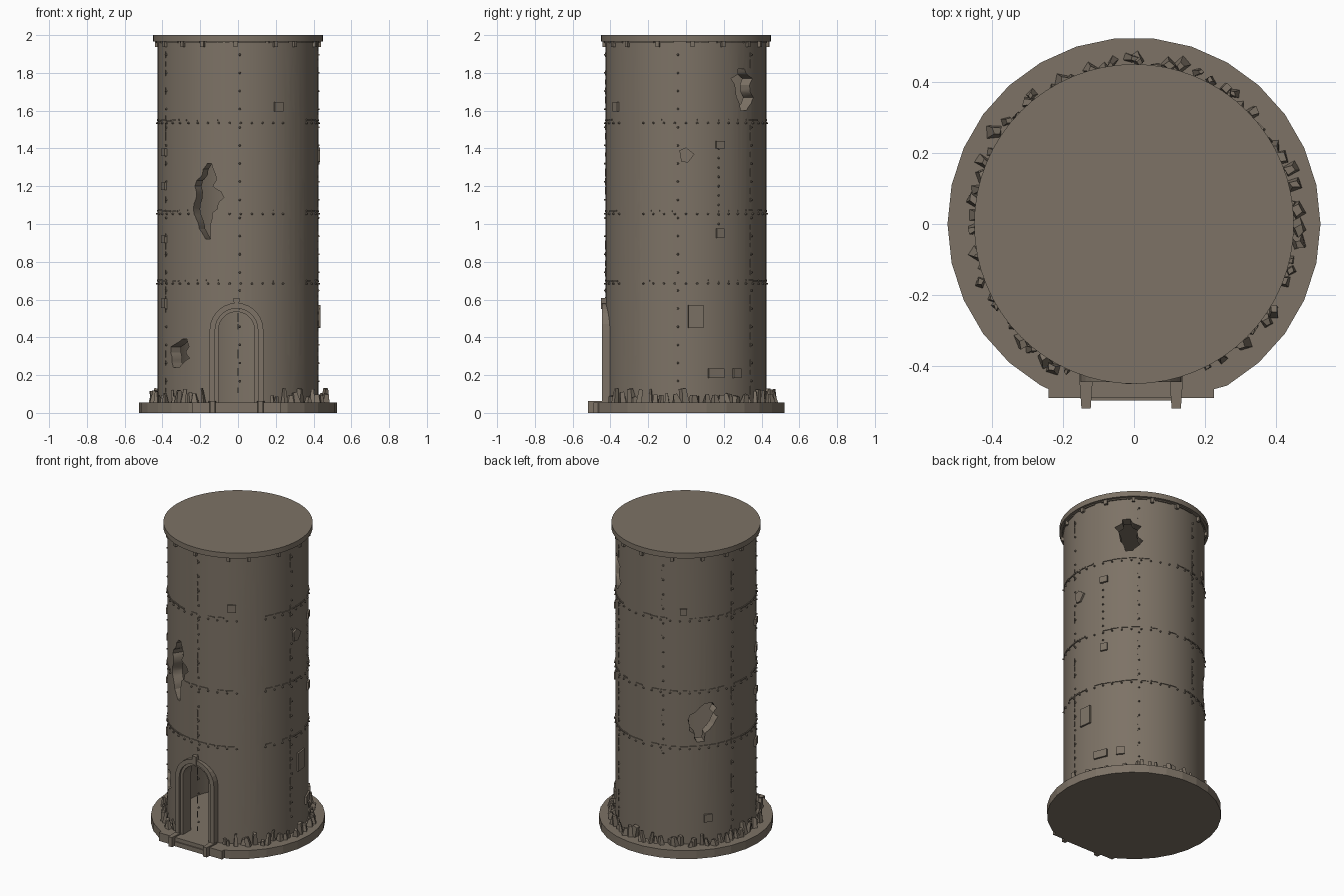
import bpy, bmesh, math, random
from math import radians, cos, sin, pi
from mathutils import Matrix, Vector

random.seed(7)
if "Cube" in bpy.data.objects:
    bpy.data.objects.remove(bpy.data.objects["Cube"], do_unlink=True)

R, THICK, BASE_H, TOP = 0.425, 0.065, 0.055, 1.965
DOOR_X = -0.008

stone = bpy.data.materials.new("weathered_stone")
stone.use_nodes = True
COLOR = (0.205, 0.170, 0.132, 1)
stone.diffuse_color = COLOR
stone.node_tree.nodes["Principled BSDF"].inputs["Base Color"].default_value = COLOR


def finish(bm, name, smooth=False):
    bmesh.ops.recalc_face_normals(bm, faces=bm.faces)
    me = bpy.data.meshes.new(name)
    bm.to_mesh(me)
    bm.free()
    ob = bpy.data.objects.new(name, me)
    bpy.context.collection.objects.link(ob)
    me.materials.append(stone)
    if smooth:
        smooth_sharp(ob)
    return ob


def smooth_sharp(ob):
    bpy.ops.object.select_all(action="DESELECT")
    ob.select_set(True)
    bpy.context.view_layer.objects.active = ob
    bpy.ops.object.shade_smooth_by_angle(angle=radians(30))


def prism(bm, lower, upper):
    """Closed solid between two matching outlines."""
    a = [bm.verts.new(p) for p in lower]
    b = [bm.verts.new(p) for p in upper]
    n = len(a)
    bm.faces.new(a)
    bm.faces.new(b[::-1])
    for i in range(n):
        j = (i + 1) % n
        bm.faces.new((a[i], b[i], b[j], a[j]))


def polar(az, r, z):
    """Local x points outward from the tower, local y runs around it."""
    a = radians(az)
    return Matrix.Rotation(a, 4, "Z") @ Matrix.Translation((r, 0, z))


def box(bm, mat, size):
    return bmesh.ops.create_cube(bm, size=1, matrix=mat @ Matrix.Diagonal((*size, 1)))["verts"]


def arc_band(bm, az0, az1, r0, r1, z0, z1, steps):
    """Curved bar that follows the wall."""
    angs = [radians(az0 + (az1 - az0) * i / steps) for i in range(steps + 1)]
    ring = [(r1 * cos(a), r1 * sin(a)) for a in angs] + [(r0 * cos(a), r0 * sin(a)) for a in angs[::-1]]
    prism(bm, [(x, y, z0) for x, y in ring], [(x, y, z1) for x, y in ring])


def arch(r, bottom, spring=0.44, n=14):
    pts = [(DOOR_X - r, bottom)]
    pts += [(DOOR_X - r * cos(pi * i / n), spring + r * sin(pi * i / n)) for i in range(n + 1)]
    return pts + [(DOOR_X + r, bottom)]


# Hollow wall
bm = bmesh.new()
N = 72
rings = []
for r, z in ((R, BASE_H - 0.01), (R, TOP + 0.005), (R - THICK, TOP + 0.005), (R - THICK, BASE_H - 0.01)):
    rings.append([bm.verts.new((r * cos(2 * pi * i / N), r * sin(2 * pi * i / N), z)) for i in range(N)])
for k in range(4):
    lo, hi = rings[k], rings[(k + 1) % 4]
    for i in range(N):
        j = (i + 1) % N
        bm.faces.new((lo[i], lo[j], hi[j], hi[i]))
wall = finish(bm, "tower_wall")


# Jagged holes: rows of height, left edge, right edge
def hole_cutter(az, rows, jitter=0.22, step=0.03):
    fine = []
    for p, q in zip(rows, rows[1:]):
        n = max(1, round(abs(q[0] - p[0]) / step))
        fine += [Vector(p).lerp(Vector(q), i / n) for i in range(n)]
    fine.append(Vector(rows[-1]))
    left, right = [], []
    for z, a, b in fine:
        w = min((b - a) * jitter, 0.022)
        left.append((a + random.uniform(-w, w), z))
        right.append((b + random.uniform(-w, w), z))
    outline = left + right[::-1]
    bm = bmesh.new()
    m = polar(az, 0, 0)
    prism(bm, [m @ Vector((0.31, u * 0.75, z)) for u, z in outline],
          [m @ Vector((0.50, u * 1.2, z)) for u, z in outline])
    bmesh.ops.triangulate(bm, faces=bm.faces)
    return finish(bm, "cutter")


crack = [(1.81, -.012, .008), (1.77, -.045, .03), (1.70, -.055, .05), (1.64, -.02, .04),
         (1.58, -.003, .022), (1.42, .004, .024), (1.30, -.008, .02), (1.26, -.02, .05),
         (1.20, -.06, .085), (1.10, -.075, .06), (1.03, -.05, .03), (0.97, -.012, .01),
         (0.93, -.03, .035), (0.88, -.055, .075), (0.78, -.065, .065), (0.72, -.01, .04),
         (0.66, -.004, .012), (0.52, -.012, .004), (0.47, -.03, .02), (0.41, -.06, .045),
         (0.32, -.065, .04), (0.25, -.035, .025), (0.19, -.008, .006)]
front_gash = [(1.32, .015, .035), (1.26, -.035, .05), (1.20, -.07, .06), (1.14, -.07, .09),
              (1.08, -.055, .06), (1.00, -.035, .045), (0.92, .005, .025)]
low_hole = [(0.39, .02, .06), (0.35, -.06, .075), (0.29, -.075, .05), (0.24, -.04, .01)]
high_hole = [(1.82, -.03, .02), (1.77, -.06, .06), (1.70, -.05, .08), (1.64, -.04, .06), (1.60, -.01, .03)]
back_hole = [(0.98, .03, .07), (0.94, -.02, .09), (0.88, -.09, .09), (0.83, -.08, .07),
             (0.78, -.03, .04), (0.73, -.02, .02)]
cutters = [hole_cutter(az, rows) for az, rows in
           ((-44, crack), (-114, front_gash), (-137, low_hole), (45, high_hole), (137, back_hole))]

# Doorway opening
bm = bmesh.new()
door = arch(0.095, BASE_H - 0.03)
prism(bm, [(x, -0.6, z) for x, z in door], [(x, -0.25, z) for x, z in door])
cutters.append(finish(bm, "cutter"))

for c in cutters:
    mod = wall.modifiers.new("opening", "BOOLEAN")
    mod.operation, mod.solver, mod.object = "DIFFERENCE", "EXACT", c
cut_mesh = bpy.data.meshes.new_from_object(wall.evaluated_get(bpy.context.evaluated_depsgraph_get()))
wall.modifiers.clear()
wall.data = cut_mesh
for c in cutters:
    bpy.data.objects.remove(c, do_unlink=True)
smooth_sharp(wall)

# Base slab with a squared front edge
outline = [(0.525 * cos(2 * pi * i / 30), 0.525 * sin(2 * pi * i / 30)) for i in range(30)]
outline = [p for p in outline if p[1] > -0.46]
front = [(-0.24, -0.465), (-0.24, -0.49), (0.225, -0.49), (0.225, -0.465)]
outline = sorted(outline + front, key=lambda p: math.atan2(p[1], p[0]))
bm = bmesh.new()
prism(bm, [(x, y, 0) for x, y in outline], [(x, y, BASE_H) for x, y in outline])
finish(bm, "base_slab")

# Entrance kerbs and step
bm = bmesh.new()
for s in (-1, 1):
    cx = DOOR_X + s * 0.127
    quad = [(cx - 0.013, -0.52), (cx + 0.013, -0.52), (cx + 0.02, -0.42), (cx - 0.02, -0.42)]
    prism(bm, [(x, y, 0) for x, y in quad], [(x, y, 0.064) for x, y in quad])
box(bm, Matrix.Translation((DOOR_X, -0.46, 0.015)), (0.23, 0.075, 0.03))
finish(bm, "entrance_kerbs")

# Door frame: outer trim, recessed inner trim, keystone
for name, r_out, r_in, y0 in (("door_trim_outer", 0.142, 0.113, -0.445), ("door_trim_inner", 0.116, 0.095, -0.432)):
    bm = bmesh.new()
    band = arch(r_out, BASE_H) + arch(r_in, BASE_H)[::-1]
    prism(bm, [(x, y0, z) for x, z in band], [(x, -0.37, z) for x, z in band])
    finish(bm, name)
bm = bmesh.new()
key = [(-0.012, 0.55), (0.012, 0.55), (0.016, 0.608), (-0.016, 0.608)]
prism(bm, [(DOOR_X + x, -0.45, z) for x, z in key], [(DOOR_X + x, -0.4, z) for x, z in key])
finish(bm, "keystone")

# Roof cap, under-rim and brackets
bm = bmesh.new()
bmesh.ops.create_cone(bm, cap_ends=True, segments=64, radius1=0.45, radius2=0.45, depth=0.035,
                      matrix=Matrix.Translation((0, 0, 1.9825)))
finish(bm, "roof_cap", True)
bm = bmesh.new()
for i in range(16):
    m = polar(i * 22.5 + random.uniform(-5, 5), R + 0.006, 1.952)
    box(bm, m, (0.02, 0.02, 0.03))
    arc_band(bm, i * 22.5, i * 22.5 + random.uniform(12, 22), R - 0.01, R + 0.008, 1.958, 1.968, 4)
finish(bm, "cap_brackets")

# Worn horizontal bands and seams, with rivets
blocked = [(-44, 0.2, 1.8, 10), (-114, 0.92, 1.32, 12), (137, 0.72, 0.98, 13), (45, 1.6, 1.82, 12)]


def is_open(az, z):
    return any(z0 < z < z1 and abs((az - a + 180) % 360 - 180) < w for a, z0, z1, w in blocked) \
        or (abs((az + 270) % 360 - 180) > 158 and z < 0.62)


bands, rivets = bmesh.new(), bmesh.new()


def rivet(az, z):
    if not is_open(az, z):
        bmesh.ops.create_cone(rivets, cap_ends=True, segments=6, radius1=0.007, radius2=0.004, depth=0.012,
                              matrix=polar(az, R + 0.003, z) @ Matrix.Rotation(pi / 2, 4, "Y"))


for z in (0.70, 1.07, 1.55):
    for i in range(45):
        az = i * 8
        if not is_open(az + 4, z) and random.random() < 0.8:
            dz = random.uniform(-0.003, 0.003)
            arc_band(bands, az, az + random.uniform(5, 8), R - 0.01, R + 0.005, z + dz - 0.004, z + dz + 0.004, 2)
        rivet(az, z - 0.016)
for az in (-90, -7, 53, 105, 165, -154):
    for i in range(38):
        z = 0.12 + i * 0.048
        if not is_open(az, z) and random.random() < 0.6:
            box(bands, polar(az, R, z), (0.008, 0.004, random.uniform(0.02, 0.048)))
        if i % 2:
            rivet(az + 1.2, z)
for i in range(10):
    rivet(24, 0.95 + i * 0.05)
finish(bands, "wall_bands")
finish(rivets, "rivets")

# Repair plates: angle, height, width, tall
bm = bmesh.new()
for az, z, w, h in ((25, 1.42, .05, .04), (25, .95, .045, .05), (7, .51, .08, .12), (22, .21, .09, .05),
                    (39, .21, .05, .05), (-60, 1.62, .05, .05), (-156, 1.38, .05, .04), (-156, 1.2, .04, .04),
                    (-156, .92, .05, .04), (-156, .58, .05, .05), (123, 1.6, .04, .04), (143, .22, .05, .05)):
    box(bm, polar(az, R - 0.002, z), (0.026, w, h))
m = polar(0, 0, 1.36)
penta = [(-0.035, 0.03), (0.0, 0.045), (0.045, 0.01), (0.01, -0.035), (-0.025, -0.03)]
prism(bm, [m @ Vector((R - 0.01, u, v)) for u, v in penta], [m @ Vector((R + 0.01, u, v)) for u, v in penta])
finish(bm, "repair_plates")

# Rubble around the foot of the wall
bm = bmesh.new()
for i in range(64):
    az = -66 + i * 312 / 63 + random.uniform(-2, 2)
    h = random.uniform(0.03, 0.085)
    m = polar(az, random.uniform(0.435, 0.468), BASE_H + h * 0.4) @ Matrix.Rotation(random.uniform(0, 3), 4, "Z")
    m = m @ Matrix.Rotation(random.uniform(-0.35, 0.35), 4, "X")
    w = random.uniform(0.018, 0.036)
    for v in box(bm, m, (w, w * 1.2, h)):
        if v.co.z > BASE_H + h * 0.4:
            v.co = v.co.lerp(m.translation + Vector((0, 0, h / 2)), random.uniform(0.2, 0.7))
        v.co.z = max(v.co.z, BASE_H - 0.01)
finish(bm, "rubble")
